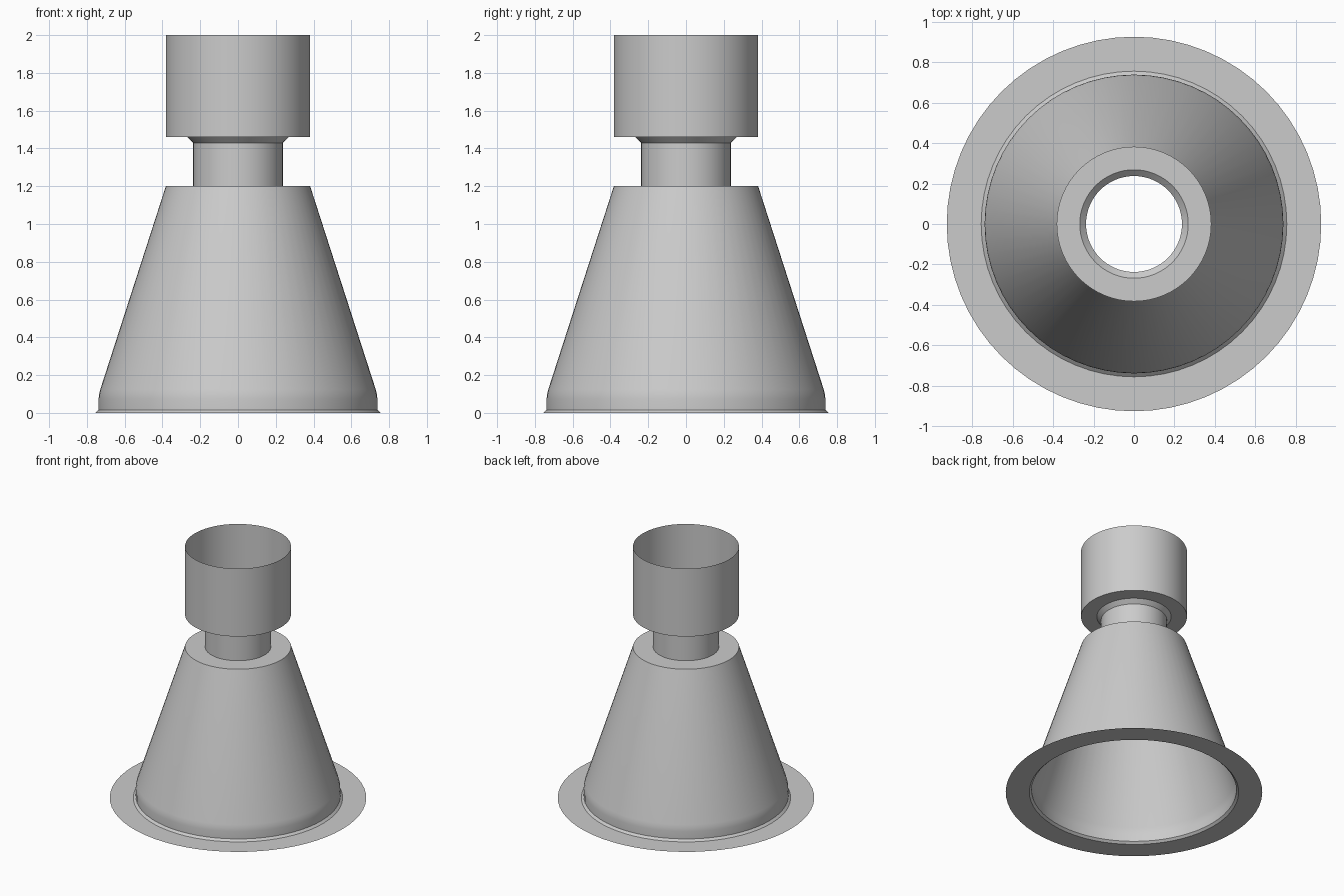
import bpy, bmesh, math

cube = bpy.data.objects.get("Cube")
if cube:
    bpy.data.objects.remove(cube, do_unlink=True)

SIDES = 64

grey = bpy.data.materials.new("plain grey")
grey.use_nodes = True
colour = (0.6, 0.6, 0.6, 1)
grey.diffuse_color = colour
grey.node_tree.nodes["Principled BSDF"].inputs["Base Color"].default_value = colour


def lathe(name, profile):
    """Spin a (radius, height) profile, listed bottom to top, into an open sheet."""
    bm = bmesh.new()
    rings = []
    for r, z in profile:
        rings.append([bm.verts.new((r * math.cos(a), r * math.sin(a), z))
                      for a in (math.tau * i / SIDES for i in range(SIDES))])
    for low, high in zip(rings, rings[1:]):
        for i in range(SIDES):
            j = (i + 1) % SIDES
            bm.faces.new((low[i], low[j], high[j], high[i]))
    mesh = bpy.data.meshes.new(name)
    bm.to_mesh(mesh)
    bm.free()
    mesh.materials.append(grey)
    obj = bpy.data.objects.new(name, mesh)
    bpy.context.collection.objects.link(obj)
    bpy.ops.object.select_all(action="DESELECT")
    obj.select_set(True)
    bpy.context.view_layer.objects.active = obj
    bpy.ops.object.shade_smooth_by_angle(angle=math.radians(30))
    return obj


# Paper-thin ring on the ground
lathe("base_flange", [(0.925, 0), (0.755, 0)])

# Small flared lip joining the ring to the body
lathe("base_lip", [(0.755, 0), (0.738, 0.016)])

# Conical body: short upright foot, soft bend, taper, flat shoulder
lathe("cone_body", [(0.738, 0.016), (0.738, 0.075), (0.735, 0.1), (0.729, 0.125),
                    (0.382, 1.2), (0.237, 1.2)])

# Narrow neck with a chamfer opening into the cup
lathe("neck", [(0.237, 1.2), (0.237, 1.43), (0.268, 1.46)])

# Open cup: flat floor ring and straight wall
lathe("cup", [(0.268, 1.46), (0.382, 1.46), (0.382, 2)])
